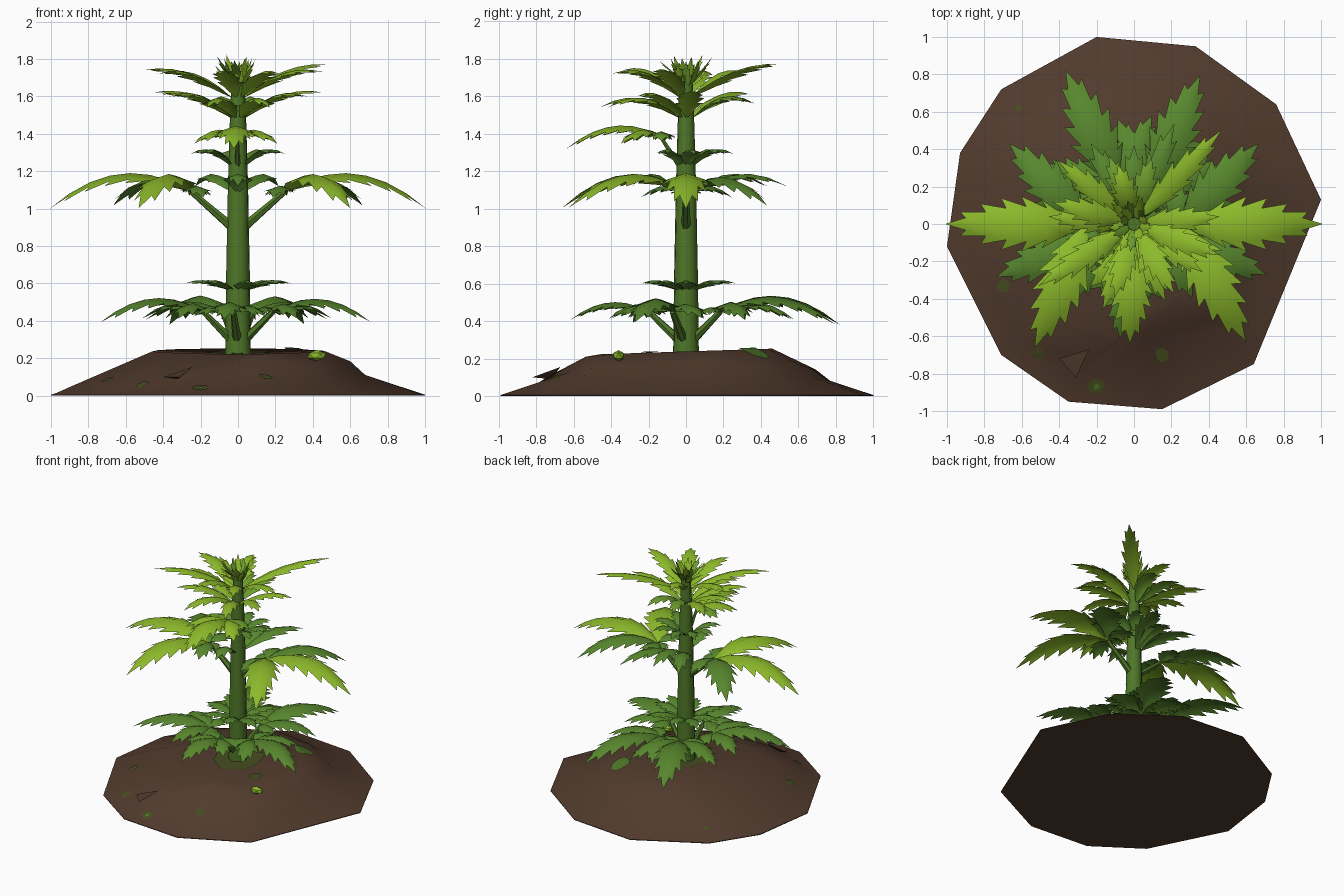
import bpy, bmesh, math, random
from mathutils import Vector
from mathutils.bvhtree import BVHTree

if "Cube" in bpy.data.objects:
    bpy.data.objects.remove(bpy.data.objects["Cube"])

random.seed(4)


def material(name, r, g, b):
    m = bpy.data.materials.new(name)
    m.diffuse_color = (r, g, b, 1)
    m.use_nodes = True
    m.node_tree.nodes["Principled BSDF"].inputs["Base Color"].default_value = m.diffuse_color
    return m


SOIL = material("soil brown", 0.083, 0.043, 0.026)
MOSS = material("moss olive", 0.063, 0.075, 0.014)
STEM = material("stem green", 0.078, 0.185, 0.021)
DARK = material("leaf dark green", 0.098, 0.245, 0.027)
MID = material("leaf mid green", 0.15, 0.33, 0.026)
BRIGHT = material("leaf bright green", 0.265, 0.49, 0.024)
LEAF_MATS = [DARK, MID, BRIGHT, STEM]
D, M, B, S = range(4)


def finish(name, bm, mats, smooth=None):
    me = bpy.data.meshes.new(name)
    bm.to_mesh(me)
    bm.free()
    ob = bpy.data.objects.new(name, me)
    bpy.context.collection.objects.link(ob)
    for m in mats:
        me.materials.append(m)
    if smooth:
        bpy.ops.object.select_all(action='DESELECT')
        ob.select_set(True)
        bpy.context.view_layer.objects.active = ob
        bpy.ops.object.shade_smooth_by_angle(angle=math.radians(smooth))
    return ob


def polar(r, deg, z):
    a = math.radians(deg)
    return Vector((r * math.cos(a), r * math.sin(a), z))


def tube(bm, path, sides, mat=0):
    """Tapered tube through (point, radius) pairs, with closed ends."""
    axis = (path[-1][0] - path[0][0]).normalized()
    u = axis.orthogonal().normalized()
    v = axis.cross(u)
    rings = []
    for p, r in path:
        rings.append([bm.verts.new(p + r * (u * math.cos(a) + v * math.sin(a)))
                      for a in (2 * math.pi * k / sides for k in range(sides))])
    for lo, hi in zip(rings, rings[1:]):
        for k in range(sides):
            j = (k + 1) % sides
            bm.faces.new((lo[k], lo[j], hi[j], hi[k])).material_index = mat
    bm.faces.new(rings[0][::-1]).material_index = mat
    bm.faces.new(rings[-1]).material_index = mat


def leaflet(bm, base, az, length, arch, drop, width, mat, teeth=6):
    """Serrated, creased blade along an arched midrib."""
    fwd = polar(1, az, 0)
    side = Vector((-fwd.y, fwd.x, 0))

    def rib(t):
        return base + fwd * length * t + Vector((0, 0, 2 * t * (1 - t) * arch + t * t * drop))

    def edge(t, w, sgn):
        return rib(t) + side * sgn * w + Vector((0, 0, -0.35 * w))

    def half(t):
        return width * math.sin(math.pi * min(1, max(0, t)) ** 0.8)

    n = teeth
    mids = [bm.verts.new(rib(i / n)) for i in range(n + 1)]
    for sgn in (1, -1):
        notch = [mids[0]] + [bm.verts.new(edge(i / n, 0.68 * half(i / n), sgn))
                             for i in range(1, n)] + [mids[n]]
        for i in range(n):
            quad = list(dict.fromkeys([mids[i], notch[i], notch[i + 1], mids[i + 1]]))
            polys = [quad]
            if i < n - 1:
                tip = bm.verts.new(edge((i + 1.25) / n, 1.08 * half((i + 0.8) / n), sgn))
                polys.append([notch[i], tip, notch[i + 1]])
            for f in polys:
                bm.faces.new(f if sgn < 0 else f[::-1]).material_index = mat


def fan(bm, stem_z, az, palm_r, palm_z, blades, arch=0.2, drop=-0.07, thick=0.026):
    """Leaf stalk ending in blades given as (angle offset, length, colour)."""
    palm = polar(palm_r, az, palm_z)
    tube(bm, [(polar(0.03, az, stem_z), thick), (palm, thick * 0.6)], 6, S)
    for off, length, mat in blades:
        k = length / 0.7
        leaflet(bm, palm, az + off, length, arch * k, drop * k,
                0.05 + 0.115 * length, mat, 7 if length > 0.4 else 5)


# soil mound: outer outline plus how far out the ledge sits at each corner
OUTLINE = [(-.2, 1, .77), (-.71, .72, .93), (-.93, .38, .95), (-1, -.12, .97),
           (-.71, -.7, .95), (-.35, -.95, .86), (.15, -.99, .62), (.64, -.75, .75),
           (1, .13, .68), (.76, .64, .74), (.33, .95, .72)]
bm = bmesh.new()
rings = [[], [], [], []]
for x, y, f in OUTLINE:
    crest = f - 0.08
    for ring, s, z in zip(rings, (1, f, crest, 0.46),
                          (0.005, 0.33 * (1 - f) + 0.005, min(0.21, 0.46 * (1 - crest)),
                           0.238 + 0.015 * y)):
        ring.append(bm.verts.new((x * s, y * s, z)))
n = len(OUTLINE)
for a, b in zip(rings, rings[1:]):
    for i in range(n):
        j = (i + 1) % n
        bm.faces.new((a[i], a[j], b[j], b[i]))
top = bm.verts.new((0, 0, 0.22))
for i in range(n):
    bm.faces.new((rings[3][i], rings[3][(i + 1) % n], top))
floor = [bm.verts.new((x, y, 0)) for x, y, f in OUTLINE]
for i in range(n):
    j = (i + 1) % n
    bm.faces.new((floor[i], floor[j], rings[0][j], rings[0][i]))
bm.faces.new(floor[::-1])
bmesh.ops.recalc_face_normals(bm, faces=bm.faces)
ground = BVHTree.FromBMesh(bm)
finish("soil_mound", bm, [SOIL], 55)

# loose soil shard on the front slope
bm = bmesh.new()
pts = [bm.verts.new(p) for p in ((-.4, -.72, .1), (-.31, -.82, .1), (-.24, -.67, .155), (-.32, -.72, .09))]
for f in ((0, 1, 2), (0, 3, 1), (1, 3, 2), (2, 3, 0)):
    bm.faces.new([pts[i] for i in f])
finish("soil_shard", bm, [SOIL])

# moss patches draped on the mound; the largest loose one is greener
bm = bmesh.new()
for x, y, r, mat in ((0, 0, .2, 0), (.32, .37, .075, 1), (.15, -.7, .04, 0), (-.2, -.87, .045, 0),
                     (-.2, -.87, .015, 1), (-.51, -.69, .035, 0), (-.7, -.33, .035, 0),
                     (-.62, .62, .02, 0), (.3, -.2, .05, 0)):
    ring = []
    for s in (0, 0.5, 1):
        for k in range(8 if s else 1):
            p = polar(r * s * random.uniform(.85, 1.15), 45 * k, 1) + Vector((x, y, 0))
            hit = ground.ray_cast(p, Vector((0, 0, -1)))[0]
            ring.append(bm.verts.new(hit + Vector((0, 0, 0.006 + 0.003 * mat))))
    for k in range(8):
        j = (k + 1) % 8
        for f in ((ring[0], ring[1 + k], ring[1 + j]),
                  (ring[1 + k], ring[9 + k], ring[9 + j], ring[1 + j])):
            bm.faces.new(f).material_index = mat
finish("moss_patches", bm, [MOSS, STEM])

# small green bud lying on the soil
bm = bmesh.new()
bmesh.ops.create_icosphere(bm, subdivisions=1, radius=0.05)
for v in bm.verts:
    v.co = Vector((v.co.x * 1.1 + .42, v.co.y * .7 - .36, v.co.z * .6 + .215))
finish("fallen_bud", bm, [BRIGHT])

# main stem
bm = bmesh.new()
tube(bm, [(Vector((0, 0, z)), r) for z, r in ((.17, .07), (.6, .065), (1.1, .055), (1.45, .045), (1.7, .035))], 10)
finish("main_stem", bm, [STEM], 40)

# lower leaves: broad drooping fans, then a collar of small leaves
bm = bmesh.new()
for az, length in ((66, .67), (114, .7), (-21, .56), (201, .59), (-97, .42)):
    side = length * .62
    fan(bm, .29, az, .2, .45, [(0, length, D), (48, side, D), (-48, side, D),
                               (100, .2, D), (-100, .2, D)])
for az in (0, 50, 100, 180, 230, 285, 330, 140):
    leaflet(bm, polar(.04, az, .56), az, random.uniform(.18, .28), .09, .04, .06, D, 5)
finish("lower_leaves", bm, LEAF_MATS, 50)

# middle leaves: long fans reaching to both sides, dark at the back
bm = bmesh.new()
for az, s, front in ((0, 1, 61), (180, -1, 67)):
    fan(bm, .9, az, .25, 1.09, [(0, .76, B), (-front * s, .72, B), (46 * s, .6, D),
                                (-105 * s, .25, D), (100 * s, .25, D), (150, .12, D)],
        arch=.22, drop=-.085)
for az, length in ((90, .38), (68, .54), (118, .45), (270, .25)):
    leaflet(bm, polar(.04, az, 1.08), az, length, .19, .04, .075, D, 5)
for az in (10, 55, 100, 140, 175, 325, 215):
    leaflet(bm, polar(.03, az, 1.22), az, .23, .15, .07, .055, D, 5)
finish("middle_leaves", bm, LEAF_MATS, 50)

# front fan above the middle leaves
bm = bmesh.new()
fan(bm, 1.22, 268, .14, 1.39, [(0, .5, B), (48, .3, B), (-48, .3, B), (95, .2, M), (-95, .2, M)],
    arch=.19, drop=-.1, thick=.015)
finish("front_leaf", bm, LEAF_MATS, 50)

# upper leaves: two whorls
bm = bmesh.new()
for az, length, drop in ((5, .43, .14), (175, .43, .14), (-35, .42, .12), (215, .42, .12),
                         (250, .46, .06), (292, .42, .06), (75, .34, .08), (110, .36, .08),
                         (140, .5, .13)):
    leaflet(bm, polar(.03, az, 1.48), az, length, .19, drop, .07, M if 70 < az < 120 else B, 6)
for az, length, drop in ((47, .66, .18), (213, .58, .15), (-20, .46, .14), (165, .42, .13),
                         (255, .38, .13), (300, .4, .13), (105, .3, .13)):
    leaflet(bm, polar(.03, az, 1.59), az, length, .2, drop, .07, B, 6)
finish("upper_leaves", bm, LEAF_MATS, 50)

# crown of upright young leaves
bm = bmesh.new()
for k in range(16):
    leaflet(bm, polar(.02, k * 137.5, 1.64 + .003 * k), k * 137.5, random.uniform(.06, .15),
            .06, random.uniform(.07, .15), .03, B if k % 3 else M, 4)
finish("crown_leaves", bm, LEAF_MATS, 50)
